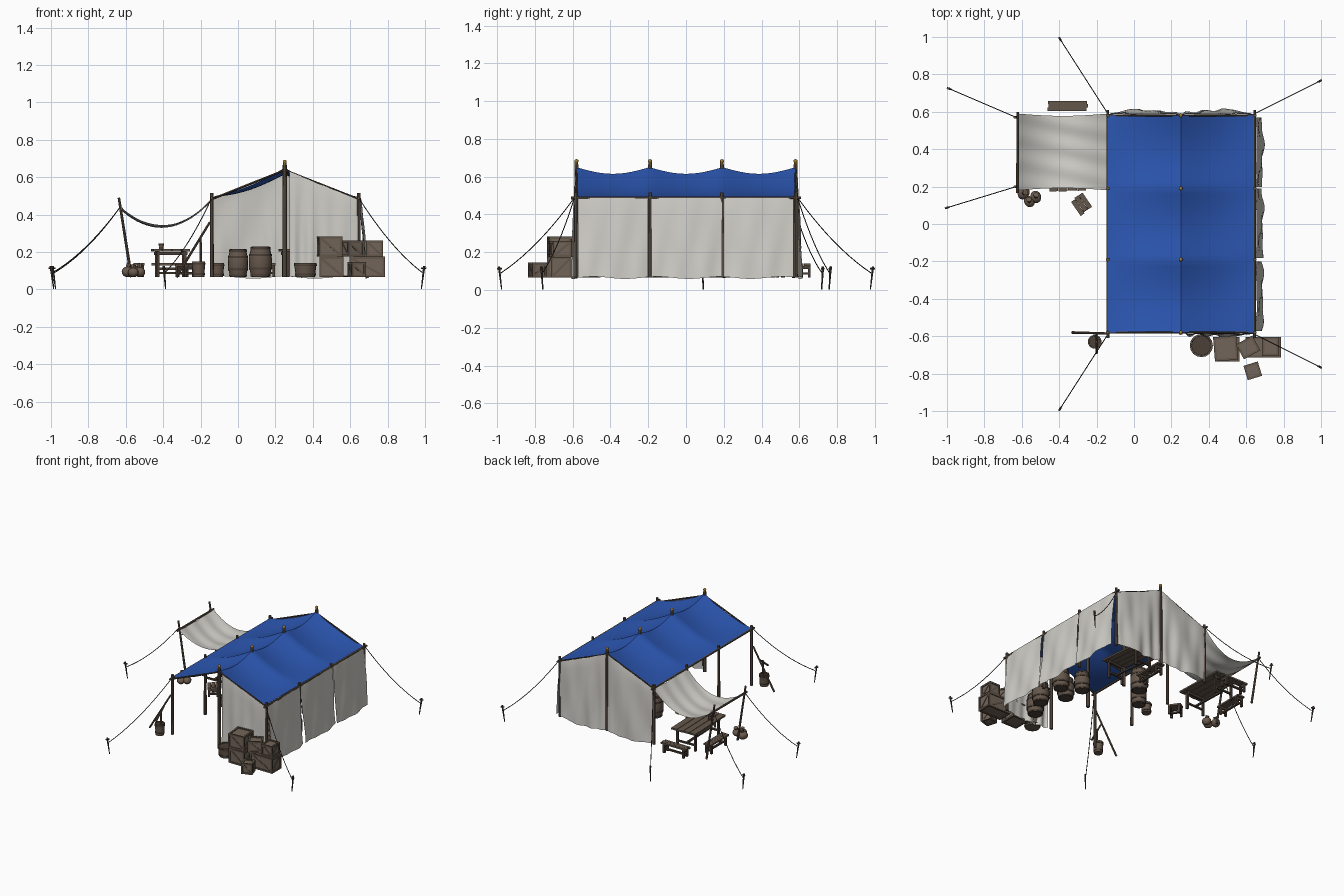
import bpy, bmesh, math, random
from mathutils import Vector, Matrix

random.seed(4)
if "Cube" in bpy.data.objects:
    bpy.data.objects.remove(bpy.data.objects["Cube"])

def material(name, rgb):
    m = bpy.data.materials.new(name)
    m.use_nodes = True
    m.diffuse_color = (*rgb, 1)
    b = m.node_tree.nodes["Principled BSDF"]
    b.inputs["Base Color"].default_value = (*rgb, 1)
    b.inputs["Roughness"].default_value = 0.9
    return m

BLUE = material("blue_cloth", (0.025, 0.095, 0.45))
CANVAS = material("canvas", (0.62, 0.61, 0.57))
WOOD = material("wood", (0.13, 0.095, 0.07))
DARK = material("dark_wood", (0.07, 0.05, 0.038))
PANEL = material("crate_boards", (0.17, 0.13, 0.10))
GOLD = material("brass", (0.35, 0.2, 0.04))
ROPE = material("rope", (0.03, 0.026, 0.022))
SACK = material("sackcloth", (0.15, 0.105, 0.075))
G = 0.065  # ground level
YS = (-0.58, -0.19, 0.19, 0.58)  # rows of posts
RIDGE, LEFT, RIGHT = 0.25, -0.14, 0.645

def finish(name, bm, mats, loc=(0, 0, 0), rot=0, smooth=True):
    me = bpy.data.meshes.new(name)
    bmesh.ops.recalc_face_normals(bm, faces=bm.faces)
    bm.to_mesh(me)
    bm.free()
    ob = bpy.data.objects.new(name, me)
    bpy.context.collection.objects.link(ob)
    for m in mats:
        me.materials.append(m)
    ob.location, ob.rotation_euler = loc, (0, 0, rot)
    if smooth:
        bpy.ops.object.select_all(action="DESELECT")
        ob.select_set(True)
        bpy.context.view_layer.objects.active = ob
        bpy.ops.object.shade_smooth_by_angle(angle=0.7)
    return ob

def box(bm, size, center, rot=Matrix(), mat=0):
    M = Matrix.Translation(center) @ rot.to_4x4() @ Matrix.Diagonal((*size, 1))
    vs = bmesh.ops.create_cube(bm, size=1, matrix=M)["verts"]
    for f in {f for v in vs for f in v.link_faces}:
        f.material_index = mat

def pole(bm, a, b, r, r2=None, sides=8, mat=0):
    a, b = Vector(a), Vector(b)
    q = (b - a).to_track_quat("Z", "Y").to_matrix().to_4x4()
    vs = bmesh.ops.create_cone(bm, cap_ends=True, segments=sides, radius1=r, radius2=r if r2 is None else r2,
                               depth=(b - a).length, matrix=Matrix.Translation((a + b) / 2) @ q)["verts"]
    for f in {f for v in vs for f in v.link_faces}:
        f.material_index = mat

def poles(name, pairs, r, mat):
    bm = bmesh.new()
    for a, b in pairs:
        pole(bm, a, b, r, r * 0.85)
    return finish(name, bm, [mat])

def sheet(name, fn, nu, nv, mat):
    """Cloth surface from a function of u, v in 0..1."""
    bm = bmesh.new()
    g = [[bm.verts.new(fn(i / nu, j / nv)) for j in range(nv + 1)] for i in range(nu + 1)]
    for i in range(nu):
        for j in range(nv):
            bm.faces.new((g[i][j], g[i + 1][j], g[i + 1][j + 1], g[i][j + 1]))
    ob = finish(name, bm, [mat], smooth=False)
    ob.data.shade_smooth()
    return ob

def lathe(bm, profile, sides=16, mat=0):
    rings = [[bm.verts.new((r * math.cos(k * math.tau / sides), r * math.sin(k * math.tau / sides), z))
              for k in range(sides)] for r, z in profile]
    for a, b in zip(rings, rings[1:]):
        for k in range(sides):
            n = (k + 1) % sides
            bm.faces.new((a[k], a[n], b[n], b[k])).material_index = mat
    bm.faces.new(rings[0]).material_index = mat
    bm.faces.new(rings[-1]).material_index = mat

# Roof: two slopes, sagging between the post rows
def roof_z(x):
    return 0.49 + 0.16 * (1 - abs(x - RIDGE) / 0.39)

def roof(side):
    def fn(u, v):
        y = -0.58 + 1.16 * v
        scallop = math.sin(math.pi * (v * 3 % 1)) if v < 1 else 0
        z = 0.65 - 0.155 * u - 0.035 * scallop * (1 - u) ** 0.7 - 0.022 * math.sin(math.pi * u)
        return (RIDGE + side * 0.39 * u, y, z)
    return fn
sheet("roof_left_slope", roof(1), 14, 36, BLUE)
sheet("roof_right_slope", roof(-1), 14, 36, BLUE)

# Hanging walls
def wrinkle(u, v, k):
    return (0.006 * math.sin(9 * u + 5 * v + k) + 0.004 * math.sin(17 * u - 4 * v + 2 * k)) * (1 - v * 0.7)

def side_wall(k):
    def fn(u, v):
        y = YS[k] + 0.008 + 0.372 * u
        low = G + 0.006 * math.sin(7 * u + k)
        bulge = 0.035 * (1 - v) ** 0.8 + 0.008 * math.sin(math.pi * u)
        return (0.648 + bulge + wrinkle(u, v, k), y, low + (0.488 - low) * v)
    return fn
for k in range(3):
    sheet(f"side_wall_{k + 1}", side_wall(k), 16, 16, CANVAS)

def gable(x0, x1, y, out, fold):
    def fn(u, v):
        x = x0 + (x1 - x0) * u
        low = G + 0.007 * math.sin(6 * u + x0 * 9)
        pleat = fold * math.sin(u * 26) * (1 - u) * (1.1 - v)
        bulge = 0.024 * math.sin(math.pi * u) ** 0.5 * (1 - v) ** 0.5 if 0 < u < 1 and v < 1 else 0
        return (x, y + out * (bulge + wrinkle(u, v, x0 * 7) + pleat), low + (roof_z(x) - 0.01 - low) * v)
    return fn
sheet("back_wall_right", gable(RIDGE - 0.008, LEFT, 0.585, 1, 0.004), 22, 16, CANVAS)
sheet("back_wall_left", gable(RIDGE + 0.008, 0.64, 0.585, 1, 0.008), 22, 16, CANVAS)
sheet("front_wall_left", gable(0.275, 0.64, -0.585, -0.6, 0.02), 30, 16, CANVAS)

# Awning with its leaning poles
def awning(u, v):
    y = 0.18 + 0.41 * v + 0.012 * math.sin(math.pi * u) * (1 - 2 * v)
    sag = 0.115 * 4 * u * (1 - u)
    return (-0.62 + 0.48 * u, y, 0.43 + 0.055 * u - sag - 0.008 * math.sin(math.pi * v)
            + 0.004 * math.sin(v * 20 + u * 5))
sheet("awning", awning, 18, 22, CANVAS)
poles("awning_poles", [((-0.57, y, G), (-0.637, y, 0.49)) for y in (0.2, 0.57)]
      + [((-0.622, 0.165, 0.43), (-0.622, 0.6, 0.43))], 0.008, WOOD)

# Tent frame
poles("eave_posts", [((x, y, G), (x, y, 0.515)) for x in (LEFT, RIGHT) for y in YS], 0.011, WOOD)
poles("ridge_posts", [((RIDGE, y, G), (RIDGE, y, 0.665)) for y in YS], 0.013, WOOD)
poles("eave_rails", [((x, -0.61, 0.488), (x, 0.61, 0.488)) for x in (LEFT, RIGHT)], 0.008, WOOD)
poles("gable_rafters", [((x, y, 0.482), (RIDGE, y, 0.638)) for x in (LEFT, RIGHT) for y in (-0.58, 0.58)],
      0.006, DARK)
bm = bmesh.new()
for y in YS:
    pole(bm, (RIDGE, y, 0.66), (RIDGE, y, 0.68), 0.009)
    bmesh.ops.create_uvsphere(bm, u_segments=10, v_segments=6, radius=0.011,
                              matrix=Matrix.Translation((RIDGE, y, 0.682)))
finish("finials", bm, [GOLD])

# Guy ropes and pegs
lines = [((-0.63, 0.57, 0.44), (-0.98, 0.72)), ((-0.63, 0.2, 0.44), (-0.99, 0.09)),
         ((LEFT, 0.59, 0.49), (-0.39, 0.98)), ((LEFT, -0.59, 0.49), (-0.39, -0.98)),
         ((RIGHT, 0.59, 0.49), (0.985, 0.76)), ((RIGHT, -0.59, 0.49), (0.985, -0.76))]
rope_bm, peg_bm = bmesh.new(), bmesh.new()
for top, (px, py) in lines:
    a, b = Vector(top), Vector((px, py, 0.09))
    pts = [a.lerp(b, i / 10) - Vector((0, 0, 0.14 * (i / 10) * (1 - i / 10))) for i in range(11)]
    for p, q in zip(pts, pts[1:]):
        pole(rope_bm, p, q, 0.0026, sides=5)
    out = Vector((b.x - a.x, b.y - a.y, 0)).normalized()
    head = b + out * 0.012 + Vector((0, 0, 0.035))
    pole(peg_bm, (b - out * 0.005).xy.to_3d() + Vector((0, 0, 0.002)), head, 0.003, 0.007, 6)
    pole(peg_bm, head - out * 0.016 - Vector((0, 0, 0.012)), head + out * 0.01 - Vector((0, 0, 0.012)), 0.005, sides=6)
finish("guy_ropes", rope_bm, [ROPE])
finish("pegs", peg_bm, [DARK])

# Crates: boards, edge frame and diagonal braces
def crate(x, y, z, w, d, h, rot=0):
    bm = bmesh.new()
    t = 0.012
    box(bm, (w - t, d - t, h - t), (0, 0, h / 2), mat=0)
    for s in (-1, 1):
        for r in (-1, 1):
            box(bm, (t, t, h), (s * (w - t) / 2, r * (d - t) / 2, h / 2), mat=1)
            box(bm, (w, t, t), (0, s * (d - t) / 2, h / 2 + r * (h - t) / 2), mat=1)
            box(bm, (t, d, t), (s * (w - t) / 2, 0, h / 2 + r * (h - t) / 2), mat=1)
        aw, ad = math.atan2(h - t, w - t), math.atan2(h - t, d - t)
        box(bm, (math.hypot(w - t, h - t) - t, 0.006, t), (0, s * (d - t) / 2, h / 2), Matrix.Rotation(aw, 3, "Y"), 1)
        box(bm, (0.006, math.hypot(d - t, h - t) - t, t), (s * (w - t) / 2, 0, h / 2), Matrix.Rotation(ad, 3, "X"), 1)
    finish("crate", bm, [PANEL, WOOD], (x, y, z), rot, smooth=False)
crate(0.5, -0.67, G, 0.13, 0.13, 0.11)
crate(0.49, -0.665, G + 0.11, 0.125, 0.13, 0.108, 0.08)
crate(0.61, -0.66, G + 0.11, 0.1, 0.09, 0.085, 0.5)
crate(0.69, -0.66, G, 0.19, 0.11, 0.11)
crate(0.73, -0.655, G + 0.11, 0.09, 0.1, 0.085)
crate(0.635, -0.785, G, 0.08, 0.08, 0.08, 0.3)

# Barrels with hoops, and open tubs
def barrel(x, y, r, h):
    bm = bmesh.new()
    belly = lambda t: r * (0.78 + 0.22 * math.sin(math.pi * t))
    lathe(bm, [(r * 0.7, 0.012)] + [(belly(i / 8), h * i / 8) for i in range(9)] + [(r * 0.7, h), (r * 0.7, h - 0.012)])
    for t in (0.06, 0.28, 0.72, 0.94):
        lathe(bm, [(belly(t) + 0.003, h * t - 0.006), (belly(t) + 0.003, h * t + 0.006)], mat=1)
    finish("barrel", bm, [WOOD, DARK], (x, y, G))
for x, y, r, h in ((0.0, 0.05, 0.054, 0.15), (0.12, 0.2, 0.062, 0.165), (0.46, -0.5, 0.06, 0.15),
                   (0.53, -0.36, 0.06, 0.15), (0.44, -0.2, 0.06, 0.15), (0.55, -0.12, 0.06, 0.15),
                   (0.42, -0.05, 0.055, 0.14)):
    barrel(x, y, r, h)

def tub(name, x, y, r, h):
    bm = bmesh.new()
    lathe(bm, [(r * 0.85, 0), (r, h), (r * 0.88, h), (r * 0.8, h * 0.6)])
    for t in (0.2, 0.85):
        lathe(bm, [(r * (0.87 + 0.15 * t) + 0.002, h * t - 0.005), (r * (0.87 + 0.15 * t) + 0.002, h * t + 0.005)], mat=1)
    finish(name, bm, [WOOD, DARK], (x, y, G))
tub("basket", 0.36, -0.65, 0.06, 0.075)
tub("bucket", -0.11, 0.0, 0.036, 0.075)
tub("churn", -0.21, -0.63, 0.035, 0.085)
poles("leaning_tools", [((-0.33, -0.58, G), (-0.15, -0.585, 0.36)), ((-0.2, -0.69, 0.19), (-0.2, -0.59, 0.27)),
                        ((-0.2, -0.63, G), (-0.2, -0.63, 0.25))], 0.007, WOOD)

# Tables, benches and stools: planks on trestle legs
def bench(name, x, y, w, l, h, rot=0, planks=3):
    bm = bmesh.new()
    pw = w / planks
    for i in range(planks):
        box(bm, (pw * 0.94, l, 0.012), (-w / 2 + pw * (i + 0.5), random.uniform(-0.006, 0.006), h - 0.006))
    for s in (-1, 1):
        for r in (-1, 1):
            box(bm, (0.014, 0.016, h - 0.01), (r * w * 0.36, s * l * 0.38, h / 2 - 0.005), mat=1)
        box(bm, (w * 0.85, 0.014, 0.016), (0, s * l * 0.38, h - 0.022), mat=1)
        box(bm, (w * 0.75, 0.012, 0.012), (0, s * l * 0.38, h * 0.3), mat=1)
    box(bm, (0.014, l * 0.76, 0.012), (0, 0, h * 0.3), mat=1)
    finish(name, bm, [WOOD, DARK], (x, y, G), rot, smooth=False)
bench("awning_table", -0.36, 0.37, 0.2, 0.38, 0.15, 0.03, 4)
bench("tent_table", 0.32, 0.33, 0.18, 0.34, 0.15, 0.1, 4)
bench("back_bench", -0.355, 0.632, 0.055, 0.21, 0.075, math.pi / 2)
bench("side_bench", -0.53, 0.4, 0.06, 0.22, 0.075)
bench("front_stool", -0.28, 0.105, 0.08, 0.09, 0.07, 0.6)
bench("tent_bench", 0.17, 0.38, 0.06, 0.22, 0.075)
tub("mug", -0.41, 0.3, 0.012, 0.03)
bpy.data.objects["mug"].location.z = G + 0.15

# Sacks
for x, y, s in ((-0.59, 0.165, 0.036), (-0.525, 0.145, 0.034), (-0.56, 0.12, 0.032)):
    bm = bmesh.new()
    bmesh.ops.create_uvsphere(bm, u_segments=12, v_segments=8, radius=s, matrix=Matrix.Diagonal((1, 0.85, 0.8, 1)))
    pole(bm, (0, 0, s * 0.6), (0.01, -0.005, s * 1.15), s * 0.3, s * 0.45)
    finish("sack", bm, [SACK], (x, y, G + s * 0.8), random.random() * 3)
